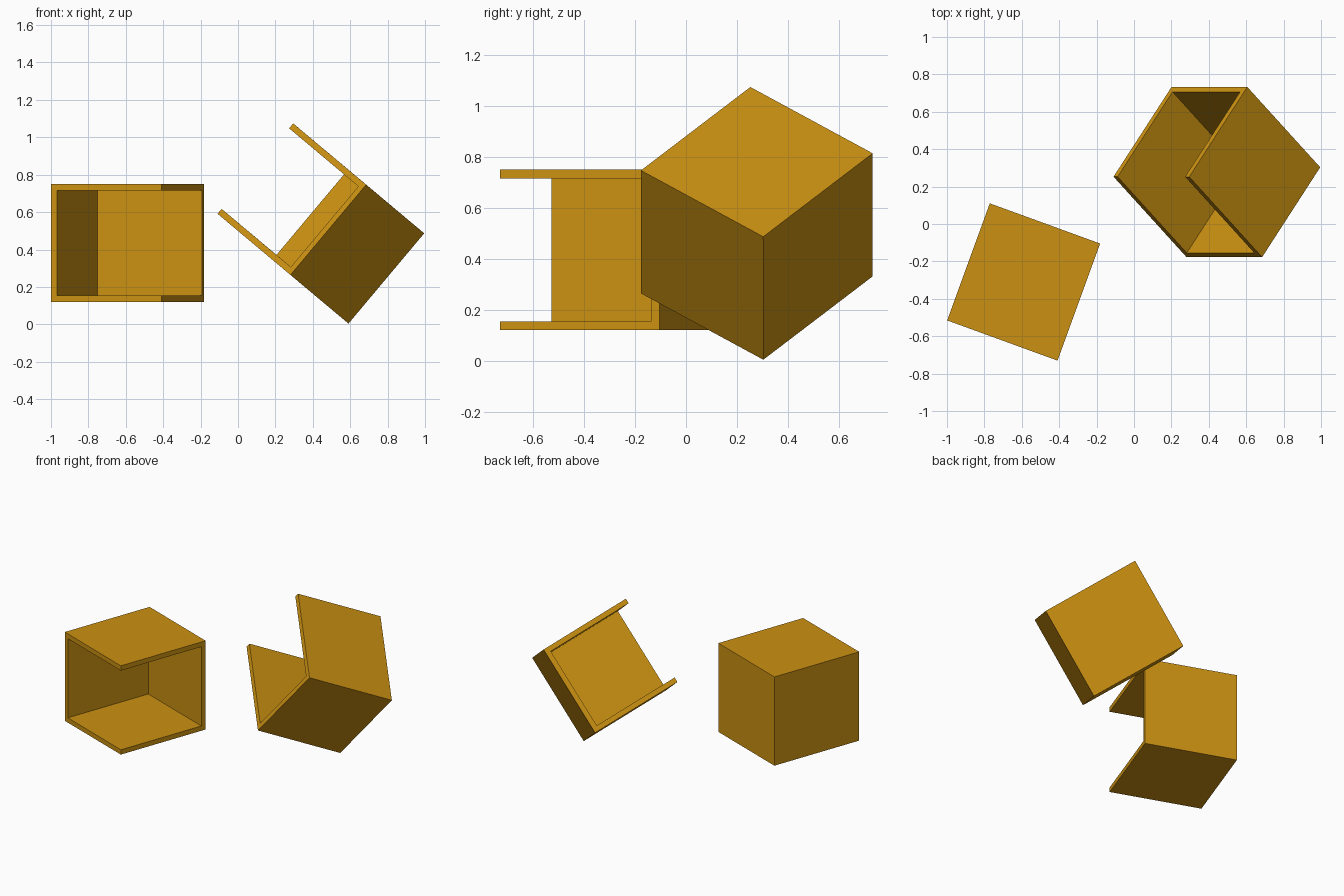
import bpy
import math
from mathutils import Matrix, Vector

if "Cube" in bpy.data.objects:
    bpy.data.objects.remove(bpy.data.objects["Cube"])

WIDTH, DEPTH, HEIGHT, WALL = 0.628, 0.666, 0.63, 0.034

ochre = bpy.data.materials.new("ochre")
ochre.diffuse_color = (0.60, 0.285, 0.006, 1)
ochre.use_nodes = True
ochre.node_tree.nodes["Principled BSDF"].inputs["Base Color"].default_value = ochre.diffuse_color


def block(name, low, high):
    """Axis-aligned block between two corners."""
    low, high = Vector(low), Vector(high)
    bpy.ops.mesh.primitive_cube_add(size=1)
    obj = bpy.context.object
    obj.name = name
    obj.data.transform(Matrix.Translation((low + high) / 2)
                       @ Matrix.Diagonal((*(high - low), 1)))
    return obj


def open_box(name, matrix):
    """Box with two adjacent sides left open: +x and -y."""
    x, y, z = WIDTH / 2, DEPTH / 2, HEIGHT / 2
    box = block(name, (-x, -y, -z), (x, y, z))
    # The hollow runs out through both open sides
    hollow = block("hollow_cutter", (-x + WALL, -y - 0.1, -z + WALL),
                   (x + 0.1, y - WALL, z - WALL))
    hollow.hide_render = True
    cut = box.modifiers.new("hollow", 'BOOLEAN')
    cut.operation = 'DIFFERENCE'
    cut.solver = 'EXACT'
    cut.object = hollow
    bpy.context.view_layer.objects.active = box
    bpy.ops.object.modifier_apply(modifier=cut.name)
    bpy.data.objects.remove(hollow, do_unlink=True)
    box.data.materials.clear()
    box.data.materials.append(ochre)
    box.matrix_world = matrix
    return box


# Upright box, turned about the vertical
open_box("upright_box", Matrix.Translation((-0.59, -0.31, 0.435))
         @ Matrix.Rotation(math.radians(-20), 4, 'Z'))

# Tilted box: axes given by its open side, closed side and slab normal
side = Vector((-0.494, -0.764, 0.414)).normalized()
normal = Vector((0.643, 0, 0.766))
normal = (normal - side * normal.dot(side)).normalized()
back = normal.cross(side)
turn = Matrix((side, back, normal)).transposed().to_4x4()
open_box("tilted_box", Matrix.Translation((0.443, 0.278, 0.539)) @ turn)
